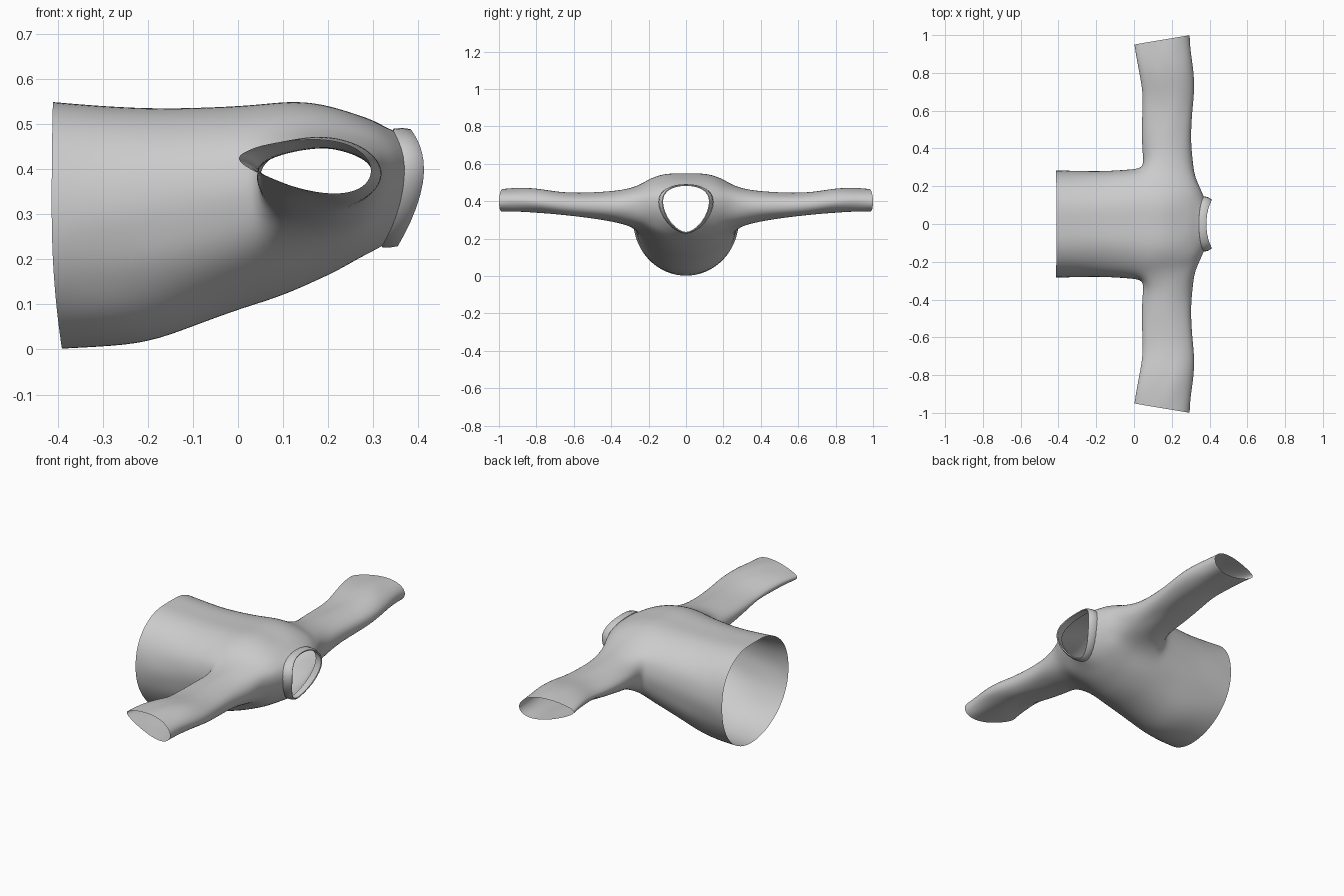
import bpy, bmesh
from math import sin, cos, pi
from mathutils import noise, Vector

if "Cube" in bpy.data.objects:
    bpy.data.objects.remove(bpy.data.objects["Cube"])


def section(t, xs, xt, xb, w, zc, zb, zt, ntop=2.3, nbot=2.0):
    """Point of a garment ring: t = 0 at the side, +90 deg at top, -90 deg at bottom."""
    s, c = sin(t), cos(t)
    n = ntop if s > 0 else nbot
    h = (zt - zc) if s > 0 else (zc - zb)
    x_end = xt if s > 0 else xb
    cy = abs(c) ** (2 / n) * (1 if c > 0 else -1)
    sz = abs(s) ** (2 / n) * (1 if s > 0 else -1)
    return Vector((xs + (x_end - xs) * s * s, w * cy, zc + h * sz))


def finish(bm, name):
    bmesh.ops.recalc_face_normals(bm, faces=bm.faces)
    me = bpy.data.meshes.new(name)
    bm.to_mesh(me)
    bm.free()
    for p in me.polygons:
        p.use_smooth = True
    ob = bpy.data.objects.new(name, me)
    bpy.context.collection.objects.link(ob)
    return ob


# Torso rings from hem to neck: x side, x top, x bottom, half width, z widest, z bottom, z top
RINGS = [
    (-.413, -.410, -.390, .284, .30, .000, .556),
    (-.32, -.32, -.31, .281, .30, .004, .548),
    (-.20, -.20, -.20, .278, .31, .012, .541),
    (-.10, -.10, -.10, .283, .33, .050, .542),
    (.00, .00, .00, .290, .35, .087, .546),
    (.06, .06, .06, .292, .37, .105, .551),
    (.12, .12, .12, .287, .38, .127, .557),
    (.185, .18, .17, .280, .385, .150, .552),
    (.25, .24, .22, .275, .39, .173, .535),
    (.315, .295, .265, .250, .395, .200, .511),
    (.347, .325, .295, .200, .395, .215, .494),
    (.372, .347, .322, .140, .395, .230, .484),
]
# Sleeve stations: y, x min, x max, z bottom, z top
SLEEVE = [
    (.34, .048, .312, .278, .460),
    (.45, .038, .301, .300, .450),
    (.60, .042, .311, .320, .446),
    (.70, .046, .323, .334, .455),
    (.80, .030, .317, .344, .475),
    (.90, .011, .300, .350, .473),
    (.975, .000, .297, .351, .468),
]
Q = 8              # segments in a quarter ring
A0, A1, AJ = 5, 9, 3   # armhole: first ring, last ring, half height in segments

bm = bmesh.new()
grid = []
for i, r in enumerate(RINGS):
    row = []
    for j in range(-Q, Q + 1):
        p = section(j / Q * pi / 2, *r, nbot=1.8 if i > 9 else 2.0)
        if abs(j) == Q:
            p.y = 0
        # shallow crease down the spine, and soft cloth folds
        if j >= Q - 1 and i < 9:
            p.z -= .008 if j == Q else .003
        elif abs(j) < Q - 1 and 0 < i < 10:
            p.y += .010 * noise.noise(Vector((p.x * 5, 3.1, p.z * 11)))
        row.append(bm.verts.new(p))
    grid.append(row)

for i in range(len(RINGS) - 1):
    for j in range(2 * Q):
        if A0 <= i < A1 and -AJ <= j - Q < AJ:
            continue
        bm.faces.new((grid[i][j], grid[i + 1][j], grid[i + 1][j + 1], grid[i][j + 1]))

# Armhole edge loop, starting at the shoulder seam and going over the top
loop = [(A1, j) for j in range(0, AJ)]
loop += [(i, AJ) for i in range(A1, A0, -1)]
loop += [(A0, j) for j in range(AJ, -AJ, -1)]
loop += [(i, -AJ) for i in range(A0, A1)]
loop += [(A1, j) for j in range(-AJ, 0)]
prev = [grid[i][Q + j] for i, j in loop]
soften = list(prev)
M = len(prev)

# Sleeve: flattened tube, thin at the underarm edge and fuller at the shoulder edge
for y, x0, x1, z0, z1 in SLEEVE:
    f = (y - .34) / .635
    ring = []
    for k in range(M):
        t = 2 * pi * k / M
        u = cos(t)
        taper = 1 + f * (.38 * u - .04)
        z = (z0 + z1) / 2 - .014 * f * u + (z1 - z0) / 2 * sin(t) * taper
        if .4 < y < .93:
            z += .010 * noise.noise(Vector((u * 2.5, y * 12, 1.7 + sin(t))))
        ring.append(bm.verts.new(((x0 + x1) / 2 + (x1 - x0) / 2 * u, y + .025 * f * u, z)))
    for k in range(M):
        n = (k + 1) % M
        bm.faces.new((prev[k], prev[n], ring[n], ring[k]))
    prev = ring
for _ in range(2):
    bmesh.ops.smooth_vert(bm, verts=soften, factor=.5,
                          use_axis_x=True, use_axis_y=True, use_axis_z=True)

shirt = finish(bm, "shirt_body_and_sleeves")
mir = shirt.modifiers.new("mirror", 'MIRROR')
mir.use_axis = (False, True, False)
mir.merge_threshold = .001
sub = shirt.modifiers.new("smooth", 'SUBSURF')
sub.levels = sub.render_levels = 2

# Collar band around the neck opening
BAND = [
    (.366, .343, .319, .147, .395, .226, .489),
    (.392, .364, .337, .142, .395, .226, .491),
    (.413, .384, .355, .128, .395, .229, .488),
]
bm = bmesh.new()
N = 32
rows = [[bm.verts.new(section(2 * pi * k / N, *r, nbot=1.7)) for k in range(N)] for r in BAND]
for a, b in zip(rows, rows[1:]):
    for k in range(N):
        n = (k + 1) % N
        bm.faces.new((a[k], a[n], b[n], b[k]))
collar = finish(bm, "collar_band")
sol = collar.modifiers.new("cloth", 'SOLIDIFY')
sol.thickness = .007
sol.offset = -1
bev = collar.modifiers.new("edge", 'BEVEL')
bev.width = .002
bev.segments = 2
